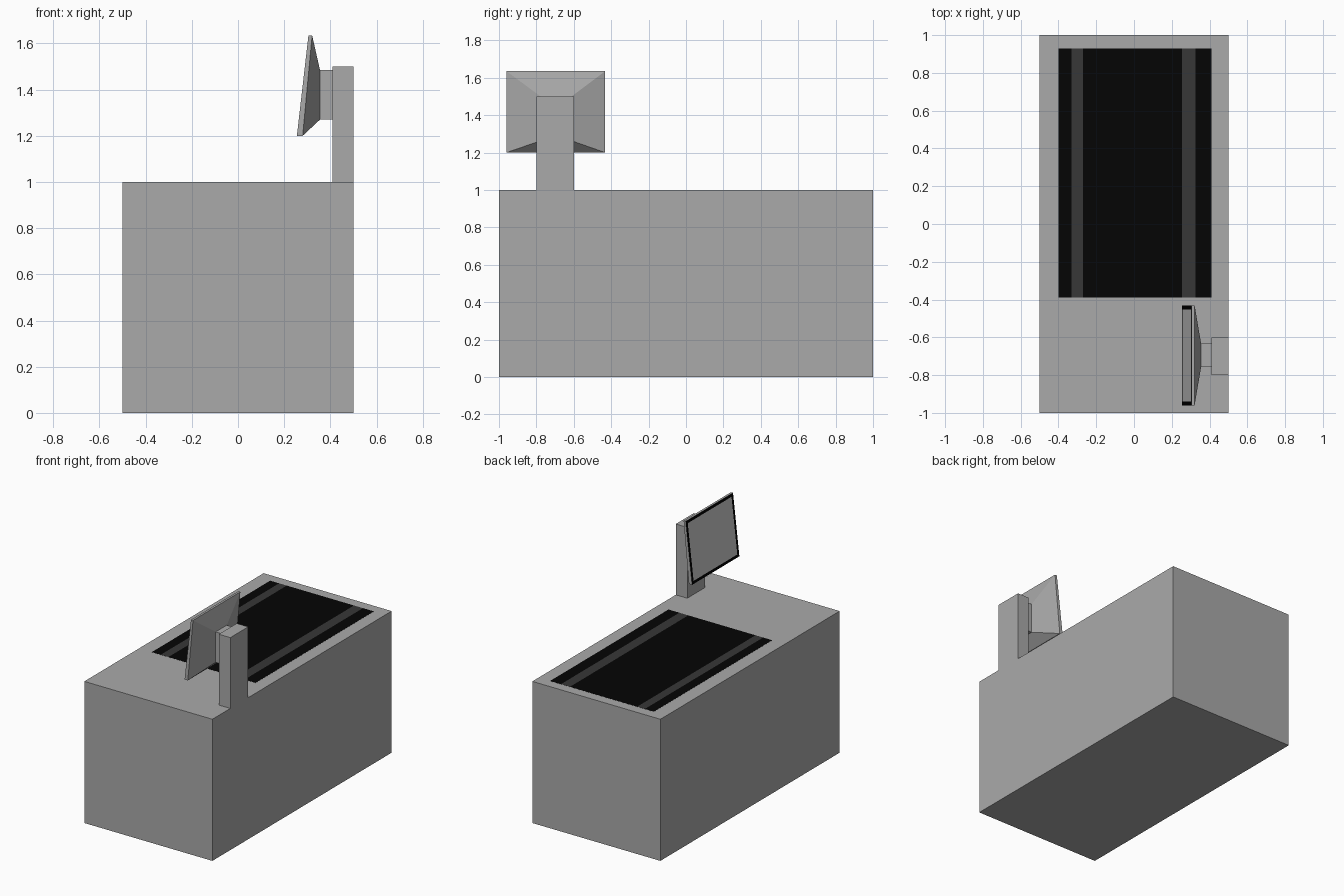
import bpy, bmesh

if "Cube" in bpy.data.objects:
    bpy.data.objects.remove(bpy.data.objects["Cube"])


def material(name, v):
    m = bpy.data.materials.new(name)
    m.diffuse_color = (v, v, v, 1)
    m.use_nodes = True
    m.node_tree.nodes["Principled BSDF"].inputs["Base Color"].default_value = m.diffuse_color
    return m


def finish(name, bm, mats=()):
    me = bpy.data.meshes.new(name)
    bmesh.ops.recalc_face_normals(bm, faces=bm.faces)
    bm.to_mesh(me)
    bm.free()
    for m in mats:
        me.materials.append(m)
    ob = bpy.data.objects.new(name, me)
    bpy.context.collection.objects.link(ob)
    return ob


def box(name, lo, hi, mats=()):
    bm = bmesh.new()
    bmesh.ops.create_cube(bm, size=1)
    for v in bm.verts:
        v.co = [hi[i] if v.co[i] > 0 else lo[i] for i in range(3)]
    return finish(name, bm, mats)


black = material("black", 0.0)
rubber = material("belt_rubber", 0.0013)
stripe = material("belt_stripe", 0.038)
body = material("body_grey", 0.4)
glass = material("screen_grey", 0.8)

# Counter body and display post
box("counter", (-0.5, -1, 0), (0.5, 1, 1), [body])
box("display_post", (0.41, -0.8, 1), (0.5, -0.6, 1.5), [body])

# Conveyor belt: side-by-side strips lying almost flush with the counter top
edges = [-0.4, -0.33, -0.27, 0.255, 0.325, 0.41]
for i, (a, b) in enumerate(zip(edges, edges[1:])):
    box(f"belt_strip_{i + 1}", (a, -0.39, 0.999), (b, 0.93, 1.0007),
        [stripe if i % 2 else rubber])

# Monitor: tilted slab, tapered back and neck lofted from rectangular rings
# each ring: x bottom, x top, y min, y max, z bottom, z top
rings = [
    (0.255, 0.305, -0.96, -0.432, 1.2, 1.635),
    (0.28, 0.321, -0.96, -0.432, 1.2, 1.635),
    (0.355, 0.355, -0.757, -0.632, 1.27, 1.485),
    (0.41, 0.41, -0.757, -0.632, 1.27, 1.485),
]
bm = bmesh.new()
loops = [[bm.verts.new(c) for c in ((xb, y0, z0), (xb, y1, z0), (xt, y1, z1), (xt, y0, z1))]
         for xb, xt, y0, y1, z0, z1 in rings]
for p, q in zip(loops, loops[1:]):
    for i in range(4):
        j = (i + 1) % 4
        bm.faces.new((p[i], p[j], q[j], q[i]))
screen = bm.faces.new(loops[0])
bm.faces.new(loops[-1])
bmesh.ops.recalc_face_normals(bm, faces=bm.faces)

# Black bezel around the lighter screen
bezel = bmesh.ops.inset_region(bm, faces=[screen], thickness=0.02,
                               use_even_offset=True)["faces"]
for f in bezel:
    f.material_index = 1
screen.material_index = 2
finish("monitor", bm, [body, black, glass])
